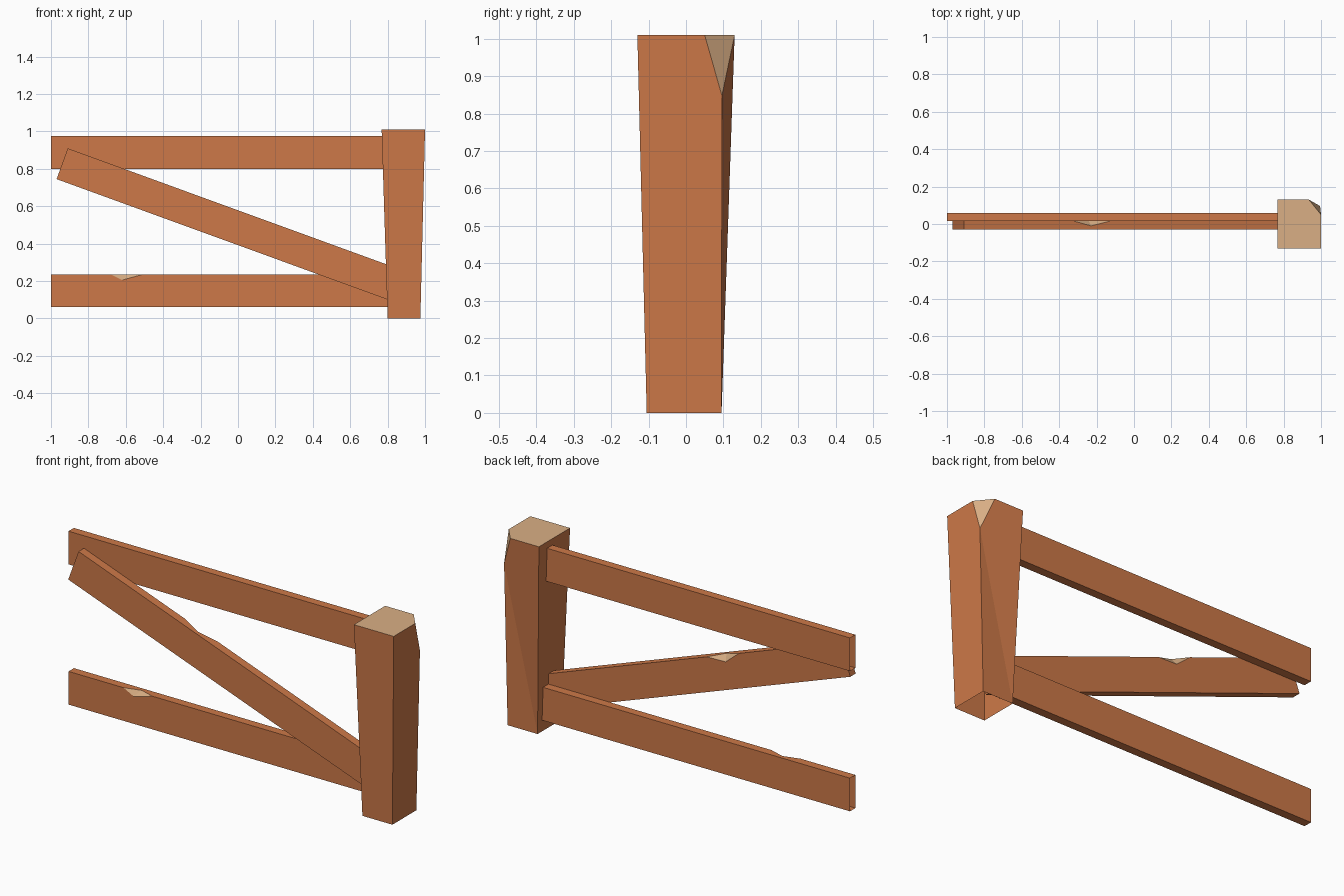
import bpy, bmesh, math
from mathutils import Matrix

if "Cube" in bpy.data.objects:
    bpy.data.objects.remove(bpy.data.objects["Cube"])


def material(name, rgb):
    m = bpy.data.materials.new(name)
    m.diffuse_color = (*rgb, 1)
    m.use_nodes = True
    m.node_tree.nodes["Principled BSDF"].inputs["Base Color"].default_value = m.diffuse_color
    return m


WOOD = material("orange brown wood", (0.61, 0.19, 0.065))
CUT = material("pale cut wood", (0.70, 0.43, 0.235))


def build(name, points, faces, cut_faces, matrix=Matrix()):
    """Make one flat-faced object; cut_faces get the pale material."""
    bm = bmesh.new()
    v = {k: bm.verts.new(p) for k, p in points.items()}
    for group, index in ((faces, 0), (cut_faces, 1)):
        for f in group:
            bm.faces.new([v[k] for k in f]).material_index = index
    bmesh.ops.recalc_face_normals(bm, faces=bm.faces)
    me = bpy.data.meshes.new(name)
    bm.to_mesh(me)
    bm.free()
    me.transform(matrix)
    me.materials.append(WOOD)
    me.materials.append(CUT)
    ob = bpy.data.objects.new(name, me)
    bpy.context.collection.objects.link(ob)
    return ob


def beam(name, start, length, y_near, y_far, angle=0.0, notch=None, capped=False):
    """Plank along local x; the notch chips its top edge on the near side."""
    w = 0.175
    pts = {}
    for e, x in (("L", 0), ("R", length)):
        for h, z in (("b", 0), ("t", w)):
            pts[e + h + "n"] = (x, y_near, z)
            pts[e + h + "f"] = (x, y_far, z)
    chip_side, chip_top, cuts = [], [], []
    if notch:
        a, b, side_x, side_depth, top_x, top_y = notch
        pts["A"] = (a, y_near, w)
        pts["B"] = (b, y_near, w)
        pts["F"] = (side_x, y_near, w - side_depth)
        pts["T"] = (top_x, top_y, w)
        chip_side, chip_top = ["B", "F", "A"], ["B", "T", "A"]
        cuts = [("A", "F", "T"), ("F", "B", "T")]
    faces = [
        ["Lbn", "Rbn", "Rtn"] + chip_side + ["Ltn"],
        ["Rtn"] + chip_top + ["Ltn", "Ltf", "Rtf"],
        ["Lbf", "Ltf", "Rtf", "Rbf"],
        ["Lbn", "Lbf", "Rbf", "Rbn"],
    ]
    if capped:
        faces += [["Lbn", "Ltn", "Ltf", "Lbf"], ["Rbn", "Rbf", "Rtf", "Rtn"]]
    m = Matrix.Translation((start[0], 0, start[1])) @ Matrix.Rotation(angle, 4, "Y")
    return build(name, pts, faces, cuts, m)


# Tapered post, open underneath, with one chipped top corner
post = {
    "b0": (0.80, -0.105, 0), "b1": (0.975, -0.105, 0),
    "b2": (0.975, 0.095, 0), "b3": (0.80, 0.095, 0),
    "t0": (0.768, -0.13, 1.01), "t1": (1.0, -0.13, 1.01),
    "t2": (1.0, 0.05, 1.01), "t3": (0.935, 0.13, 1.01), "t4": (0.768, 0.13, 1.01),
    "c": (0.995, 0.096, 0.848),
}
build("post", post,
      [("b0", "b1", "t1", "t0"), ("b1", "b2", "c", "t2", "t1"),
       ("b2", "b3", "c"), ("b3", "t4", "t3", "c"), ("b3", "b0", "t0", "t4")],
      [("t0", "t1", "t2", "t3", "t4"), ("c", "t3", "t2")])

# Horizontal rails, open at the ends
beam("upper_rail", (-1, 0.80), 1.90, 0.015, 0.06)
beam("lower_rail", (-1, 0.06), 1.90, 0.015, 0.06,
     notch=(0.32, 0.49, 0.38, 0.03, 0.41, 0.04))

# Diagonal brace in front of the rails, chipped on its rear top edge
beam("diagonal_brace", (-0.97, 0.745), 1.94, 0.015, -0.03, angle=math.radians(20),
     notch=(0.628, 0.83, 0.724, 0.035, 0.724, -0.01), capped=True)
